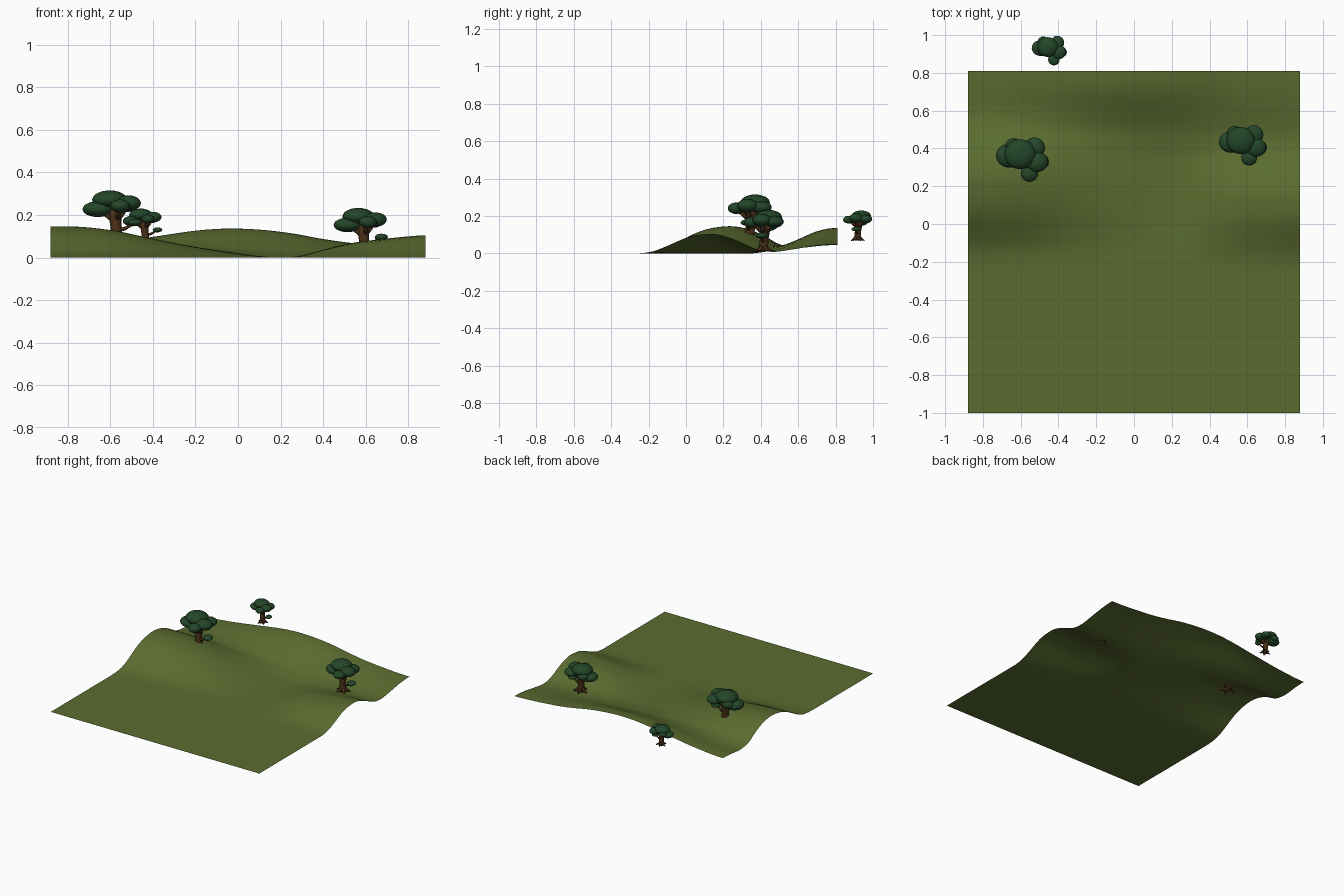
import bpy, bmesh, math
from mathutils import Vector, Matrix

if "Cube" in bpy.data.objects:
    bpy.data.objects.remove(bpy.data.objects["Cube"])


def material(name, rgb):
    m = bpy.data.materials.new(name)
    m.diffuse_color = (*rgb, 1)
    m.use_nodes = True
    m.node_tree.nodes["Principled BSDF"].inputs["Base Color"].default_value = m.diffuse_color
    return m


GRASS = material("grass green", (0.105, 0.152, 0.030))
LEAF = material("dark leaf green", (0.017, 0.062, 0.022))
BARK = material("bark brown", (0.065, 0.028, 0.008))


def make_object(name, bm, mat):
    me = bpy.data.meshes.new(name)
    bm.to_mesh(me)
    bm.free()
    me.materials.append(mat)
    for p in me.polygons:
        p.use_smooth = True
    ob = bpy.data.objects.new(name, me)
    bpy.context.collection.objects.link(ob)
    return ob


def curve(pts, x):
    """Smooth curve through the profile points, flat beyond both ends."""
    if x <= pts[0][0]:
        return pts[0][1]
    if x >= pts[-1][0]:
        return pts[-1][1]
    n = len(pts)

    def slope(i):
        if i in (0, n - 1):
            return 0.0
        return (pts[i + 1][1] - pts[i - 1][1]) / (pts[i + 1][0] - pts[i - 1][0])

    i = max(k for k in range(n - 1) if pts[k][0] <= x)
    (x0, y0), (x1, y1) = pts[i], pts[i + 1]
    d = x1 - x0
    t = (x - x0) / d
    return ((2*t**3 - 3*t**2 + 1) * y0 + (t**3 - 2*t**2 + t) * d * slope(i)
            + (3*t**2 - 2*t**3) * y1 + (t**3 - t**2) * d * slope(i + 1))


# Ground: three hills, each a height profile across x times a profile along y
HILLS = [
    # left hill
    ([(-0.88, .145), (-.75, .144), (-.65, .135), (-.55, .12), (-.42, .092),
      (-.2, .05), (0, .02), (.1, .007), (.22, 0)],
     [(-.3, 0), (-.2, .03), (-.13, .12), (-.05, .38), (.03, .68), (.1, .87),
      (.17, .97), (.25, 1), (.34, .88), (.42, .62), (.5, .26), (.6, .04), (.7, 0)]),
    # right hill
    ([(.22, 0), (.3, .010), (.4, .036), (.52, .065), (.68, .086), (.8, .098), (.88, .103)],
     [(-.27, 0), (-.18, .1), (-.11, .35), (.02, .88), (.11, 1), (.17, .99),
      (.26, .72), (.37, .23), (.42, .08), (.5, 0)]),
    # back ridge
    ([(-.88, .045), (-.65, .062), (-.4, .097), (-.2, .126), (-.05, .136), (.1, .131),
      (.25, .114), (.4, .087), (.55, .067), (.88, .048)],
     [(.34, 0), (.43, .09), (.5, .22), (.6, .55), (.7, .87), (.8, 1)]),
]

bm = bmesh.new()
bmesh.ops.create_grid(bm, x_segments=64, y_segments=66, size=1)
for v in bm.verts:
    v.co.x *= 0.88
    v.co.y = -0.095 + v.co.y * 0.905
    v.co.z = sum(curve(px, v.co.x) * curve(py, v.co.y) for px, py in HILLS)
make_object("rolling_ground", bm, GRASS)


def limb(bm, path, sides=8):
    """Tapered tube along (x, y, z, radius) points."""
    rings = []
    for i, p in enumerate(path):
        a = Vector(path[max(i - 1, 0)][:3])
        b = Vector(path[min(i + 1, len(path) - 1)][:3])
        q = (b - a).to_track_quat('Z', 'Y')
        rings.append([bm.verts.new(Vector(p[:3]) + q @ Vector(
            (p[3] * math.cos(k * math.tau / sides), p[3] * math.sin(k * math.tau / sides), 0)))
            for k in range(sides)])
    for r, s in zip(rings, rings[1:]):
        for k in range(sides):
            j = (k + 1) % sides
            bm.faces.new((r[k], r[j], s[j], s[k]))
    bm.faces.new(rings[0][::-1])
    bm.faces.new(rings[-1])


# Leaf clumps: centre and half sizes, relative to the trunk base
CLUMPS = [
    ((-.030, .027, .175), (.075, .072, .040)),
    ((-.080, .020, .135), (.066, .058, .034)),
    ((-.062, .062, .148), (.042, .042, .028)),
    ((.040, .058, .152), (.050, .050, .030)),
    ((.050, -.010, .160), (.054, .050, .034)),
    ((.015, -.064, .148), (.042, .042, .028)),
    ((.078, -.010, .078), (.031, .034, .016)),
]
# Trunk, branches to the clumps, and the low side branch
LIMBS = [
    [(0, 0, -.005, .031), (0, 0, .02, .024), (-.003, .003, .06, .023), (-.006, .006, .10, .027), (-.01, .01, .14, .024)],
    [(-.004, .004, .085, .016), (-.04, .012, .11, .012), (-.075, .02, .13, .008)],
    [(0, 0, .09, .015), (.025, -.005, .12, .012), (.048, -.01, .15, .008)],
    [(0, 0, .09, .013), (.008, -.035, .12, .01), (.015, -.06, .14, .007)],
    [(0, .005, .09, .013), (.02, .03, .12, .01), (.038, .055, .145, .007)],
    [(0, 0, .045, .011), (.035, -.006, .052, .008), (.072, -.01, .072, .005)],
]


def tree(name, loc, scale):
    place = Matrix.Translation(loc) @ Matrix.Scale(scale, 4)
    bm = bmesh.new()
    for path in LIMBS:
        limb(bm, path)
    # spreading roots
    for k in range(5):
        a = 0.5 + k * math.tau / 5
        c, s = math.cos(a), math.sin(a)
        limb(bm, [(.01 * c, .01 * s, .02, .014), (.032 * c, .032 * s, .004, .009),
                  (.052 * c, .052 * s, -.006, .003)], 6)
    bm.transform(place)
    make_object(name + "_trunk", bm, BARK)
    bm = bmesh.new()
    for centre, size in CLUMPS:
        bmesh.ops.create_icosphere(bm, subdivisions=3, radius=1, matrix=Matrix.Translation(
            centre) @ Matrix.Diagonal((*size, 1)))
    bm.transform(place)
    make_object(name + "_leaves", bm, LEAF)


tree("left_tree", (-.57, .34, .079), 1.1)
tree("right_tree", (.595, .415, .018), 1.0)
tree("back_tree", (-.435, .917, .073), .73)
